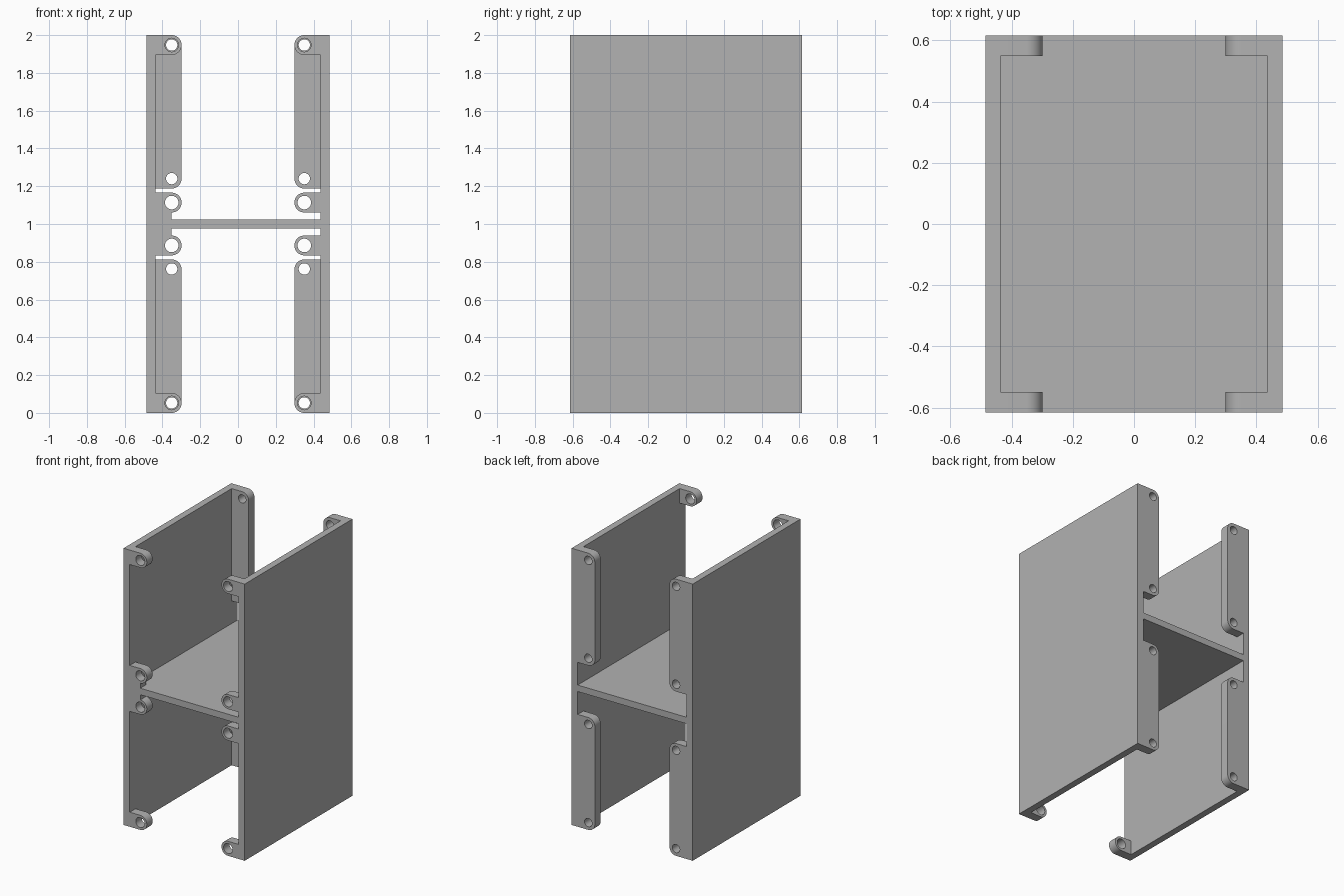
import bpy, bmesh
from math import sin, cos, pi

if "Cube" in bpy.data.objects:
    bpy.data.objects.remove(bpy.data.objects["Cube"], do_unlink=True)

grey = bpy.data.materials.new("plain grey")
grey.use_nodes = True
GREY = (0.445, 0.445, 0.445, 1)
grey.diffuse_color = GREY
grey.node_tree.nodes["Principled BSDF"].inputs["Base Color"].default_value = GREY

OUT, INNER, TIP = 0.4845, 0.4355, 0.2985   # wall outside, wall inside, tab tip
DEPTH, TAB = 0.615, 0.066                  # half depth, tab thickness
R = 0.0525                                 # tab corner radius


def add_object(name, mesh):
    obj = bpy.data.objects.new(name, mesh)
    mesh.materials.clear()
    mesh.materials.append(grey)
    bpy.context.collection.objects.link(obj)
    return obj


def box(name, x0, x1, y0, y1, z0, z1):
    bm = bmesh.new()
    bmesh.ops.create_cube(bm, size=1)
    for v in bm.verts:
        v.co.x = x1 if v.co.x > 0 else x0
        v.co.y = y1 if v.co.y > 0 else y0
        v.co.z = z1 if v.co.z > 0 else z0
    mesh = bpy.data.meshes.new(name)
    bm.to_mesh(mesh)
    bm.free()
    return add_object(name, mesh)


def arc(cx, cz, r, start, end, steps):
    return [(cx + r * cos(start + (end - start) * i / steps),
             cz + r * sin(start + (end - start) * i / steps))
            for i in range(steps + 1)]


def tab(name, side, y, z0, z1, hole_r, hole_zs):
    """Plate with a rounded inner end and through holes, standing off a wall."""
    cx = TIP + R
    outline = [(INNER, z1)]
    outline += arc(cx, z1 - R, R, pi / 2, pi, 12)
    outline += arc(cx, z0 + R, R, pi, 1.5 * pi, 12)
    outline += [(INNER, z0)]
    loops = [outline] + [arc(cx, z, hole_r, 0, 2 * pi, 32)[:-1] for z in hole_zs]

    curve = bpy.data.curves.new(name, "CURVE")
    curve.dimensions = "2D"
    curve.fill_mode = "BOTH"
    curve.extrude = TAB / 2
    for loop in loops:
        spline = curve.splines.new("POLY")
        spline.points.add(len(loop) - 1)
        for p, (x, z) in zip(spline.points, loop):
            p.co = (side * x, z, 0, 1)
        spline.use_cyclic_u = True
    helper = bpy.data.objects.new(name + " profile", curve)
    bpy.context.collection.objects.link(helper)
    graph = bpy.context.evaluated_depsgraph_get()
    mesh = bpy.data.meshes.new_from_object(helper.evaluated_get(graph))
    bpy.data.objects.remove(helper, do_unlink=True)

    # stand the profile upright and weld its caps
    bm = bmesh.new()
    bm.from_mesh(mesh)
    for v in bm.verts:
        v.co = (v.co.x, y - v.co.z, v.co.y)
    bmesh.ops.remove_doubles(bm, verts=bm.verts, dist=0.0001)
    bmesh.ops.recalc_face_normals(bm, faces=bm.faces)
    bm.to_mesh(mesh)
    bm.free()
    mesh.name = name
    obj = add_object(name, mesh)
    bpy.ops.object.select_all(action="DESELECT")
    obj.select_set(True)
    bpy.context.view_layer.objects.active = obj
    bpy.ops.object.shade_smooth_by_angle()


# Side walls and the shelf between them
for side, word in ((1, "left"), (-1, "right")):
    xs = sorted((side * INNER, side * OUT))
    box(word + "_wall", *xs, -DEPTH, DEPTH, 0, 2)
box("middle_shelf", -INNER, INNER, -DEPTH, DEPTH, 0.977, 1.024)

# Small gussets joining shelf and screw lugs on the right wall
for word, z0, z1 in (("upper", 1.024, 1.062), ("lower", 0.938, 0.977)):
    box(word + "_gusset", -INNER, -TIP - R, -DEPTH, -DEPTH + TAB, z0, z1)

# Front screw lugs and back flanges
front_y, back_y = -DEPTH + TAB / 2, DEPTH - TAB / 2
lugs = {"top": 1.895, "upper_middle": 1.061, "lower_middle": 0.834, "bottom": 0}
flanges = {"upper": (1.188, 2, (1.24, 1.9475)), "lower": (0, 0.812, (0.0525, 0.762))}
for side, word in ((1, "left"), (-1, "right")):
    for place, z in lugs.items():
        tab(f"{word}_{place}_lug", side, front_y, z, z + 2 * R, 0.036, [z + R])
    for place, (z0, z1, holes) in flanges.items():
        tab(f"{word}_{place}_back_flange", side, back_y, z0, z1, 0.03, holes)
